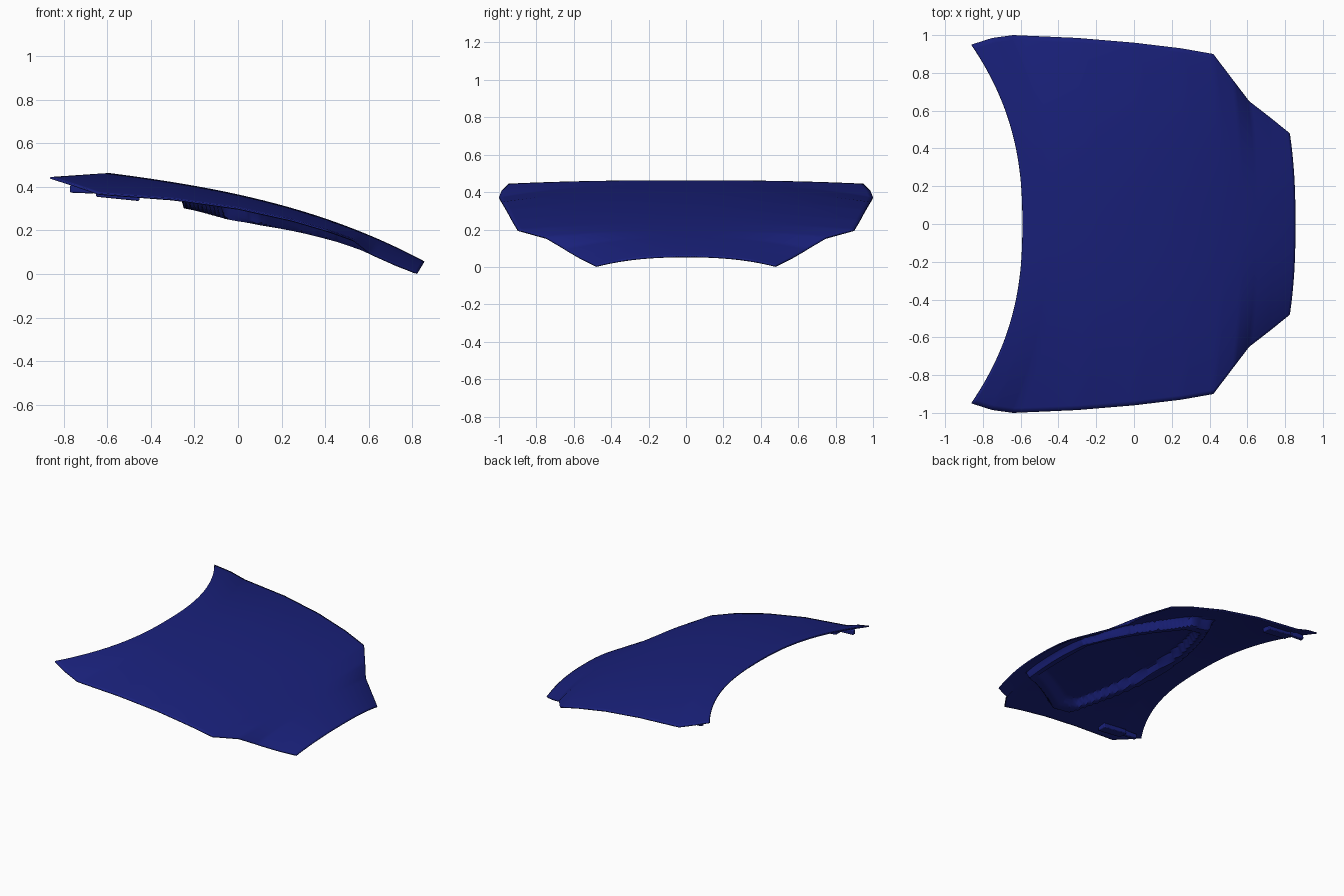
import bpy, bmesh, math
from mathutils import Matrix

if "Cube" in bpy.data.objects:
    bpy.data.objects.remove(bpy.data.objects["Cube"])

paint = bpy.data.materials.new("blue_paint")
paint.diffuse_color = (0.01, 0.015, 0.2, 1)
paint.use_nodes = True
paint.node_tree.nodes["Principled BSDF"].inputs["Base Color"].default_value = paint.diffuse_color

# Rows from rear to front: centreline x, then side edge x, y, z
ROWS = [(-.59, -.86, .95, .445), (-.54, -.75, .985, .41), (-.45, -.64, 1.0, .372),
        (-.22, -.30, .985, .347), (.06, 0, .96, .305), (.30, .25, .93, .25),
        (.47, .42, .90, .20), (.57, .53, .755, .16), (.65, .61, .65, .097),
        (.75, .72, .565, .048), (.855, .825, .48, .007)]


def crown(x):
    return .365 - .22 * x - .12 * x * x - .05 * x ** 3


def hood_point(u, v):
    """u runs 0..10 from rear to front, v runs -1..1 across."""
    i = min(int(u), len(ROWS) - 2)
    t = u - i
    ax, bx, by, bz = [a + (b - a) * t for a, b in zip(ROWS[i], ROWS[i + 1])]
    w = abs(v) ** 2.4
    x = ax + (bx - ax) * w
    return x, by * v, crown(x) - (crown(bx) - bz) * w


def step(t):
    t = max(0, min(1, t))
    return t * t * (3 - 2 * t)


def frame_depth(x, y):
    """Raised ring with a shallower pocket in its middle."""
    y = abs(y)
    inside = min(x + .28 - .35 * y * y, .73 - x,
                 (.78 - .75 * max(0, x - .1) - y) * .85)
    depth = (.1 - .06 * max(0, x)) * (1 - .4 * y * y)
    return depth * step(inside / .03) * (1 - .65 * step((inside - .08) / .05))


def finish(name, bm):
    bmesh.ops.recalc_face_normals(bm, faces=bm.faces)
    me = bpy.data.meshes.new(name)
    bm.to_mesh(me)
    bm.free()
    ob = bpy.data.objects.new(name, me)
    bpy.context.collection.objects.link(ob)
    me.materials.append(paint)
    return ob


def sheet(name, u0, u1, vmax, nu, nv, drop):
    bm = bmesh.new()
    grid = []
    for i in range(nu + 1):
        row = []
        for j in range(nv + 1):
            x, y, z = hood_point(u0 + (u1 - u0) * i / nu, vmax * (2 * j / nv - 1))
            row.append(bm.verts.new((x, y, z - drop(x, y))))
        grid.append(row)
    for i in range(nu):
        for j in range(nv):
            bm.faces.new((grid[i][j], grid[i + 1][j], grid[i + 1][j + 1], grid[i][j + 1]))
    ob = finish(name, bm)
    if ob.data.polygons[0].normal.z < 0:
        ob.data.flip_normals()
    return ob


def bracket(name, centre, size, tilt):
    bm = bmesh.new()
    for s in (-1, 1):
        m = (Matrix.Translation((centre[0], s * centre[1], centre[2]))
             @ Matrix.Rotation(tilt, 4, 'Y') @ Matrix.Diagonal((*size, 1)))
        bmesh.ops.create_cube(bm, size=1, matrix=m)
    ob = finish(name, bm)
    bev = ob.modifiers.new("bevel", 'BEVEL')
    bev.width, bev.segments = .006, 2
    return ob


# Outer skin with a thin folded edge
skin = sheet("hood_skin", 0, 10, 1, 80, 80, lambda x, y: 0)
sol = skin.modifiers.new("thickness", 'SOLIDIFY')
sol.thickness, sol.offset = .008, -1

# Inner stiffening panel on the underside
liner = sheet("inner_panel", .12, 9.85, .985, 120, 120,
              lambda x, y: .012 + frame_depth(x, y))
liner.data.flip_normals()

# Hinge mounts and rear corner tabs, both sides
hinges = bracket("hinge_mounts", (-.55, .89, .362), (.20, .07, .035), .1)
tabs = bracket("corner_tabs", (-.715, .90, .389), (.11, .03, .036), .04)

bpy.ops.object.select_all(action='DESELECT')
for ob in (skin, liner, hinges, tabs):
    ob.select_set(True)
bpy.context.view_layer.objects.active = skin
bpy.ops.object.shade_smooth_by_angle(angle=math.radians(35))
